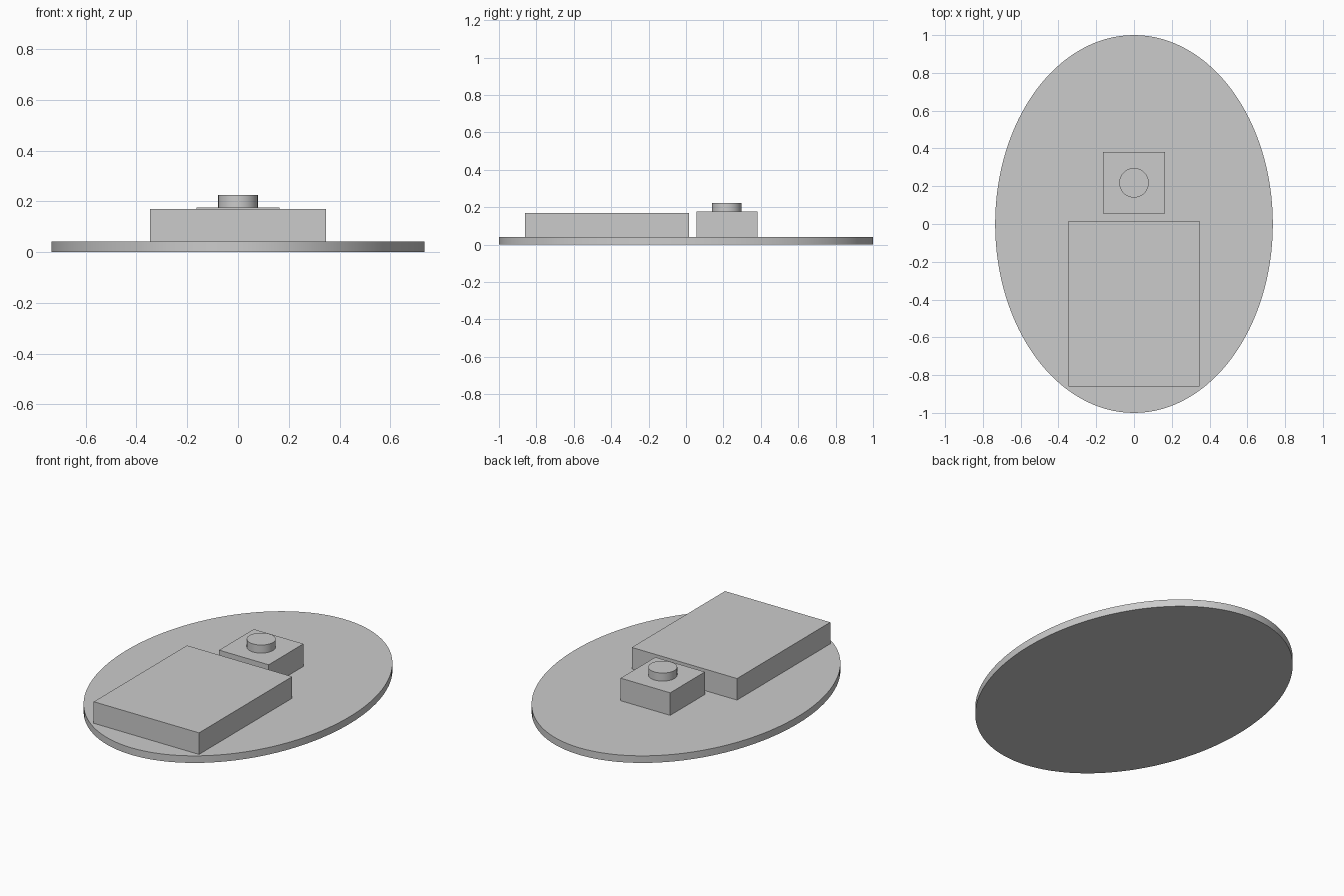
import bpy
import math

cube = bpy.data.objects.get("Cube")
if cube:
    bpy.data.objects.remove(cube, do_unlink=True)

grey = bpy.data.materials.new("plain_grey")
grey.use_nodes = True
grey.diffuse_color = (0.6, 0.6, 0.6, 1)
grey.node_tree.nodes["Principled BSDF"].inputs["Base Color"].default_value = (0.6, 0.6, 0.6, 1)


def finish(name, size):
    obj = bpy.context.object
    obj.name = name
    obj.scale = size
    bpy.ops.object.transform_apply(location=False, rotation=False, scale=True)
    obj.data.materials.append(grey)
    return obj


def box(name, x, y, z):
    """Box from (min, max) extents on each axis."""
    centre = [(a + b) / 2 for a, b in (x, y, z)]
    bpy.ops.mesh.primitive_cube_add(size=1, location=centre)
    return finish(name, [b - a for a, b in (x, y, z)])


def disc(name, rx, ry, y, z, sides):
    """Upright elliptical cylinder between two heights."""
    bpy.ops.mesh.primitive_cylinder_add(vertices=sides, radius=1, depth=1,
                                        location=(0, y, sum(z) / 2))
    obj = finish(name, (rx, ry, z[1] - z[0]))
    bpy.ops.object.shade_smooth_by_angle(angle=math.radians(30))
    return obj


# Oval base plate
disc("base_plate", 0.735, 1.0, 0, (0, 0.042), 128)
# Large flat block at the front
box("large_block", (-0.346, 0.346), (-0.86, 0.015), (0.042, 0.17))
# Small block behind it, carrying a round button
box("small_block", (-0.163, 0.163), (0.055, 0.381), (0.042, 0.176))
disc("round_button", 0.078, 0.078, 0.218, (0.176, 0.224), 64)
